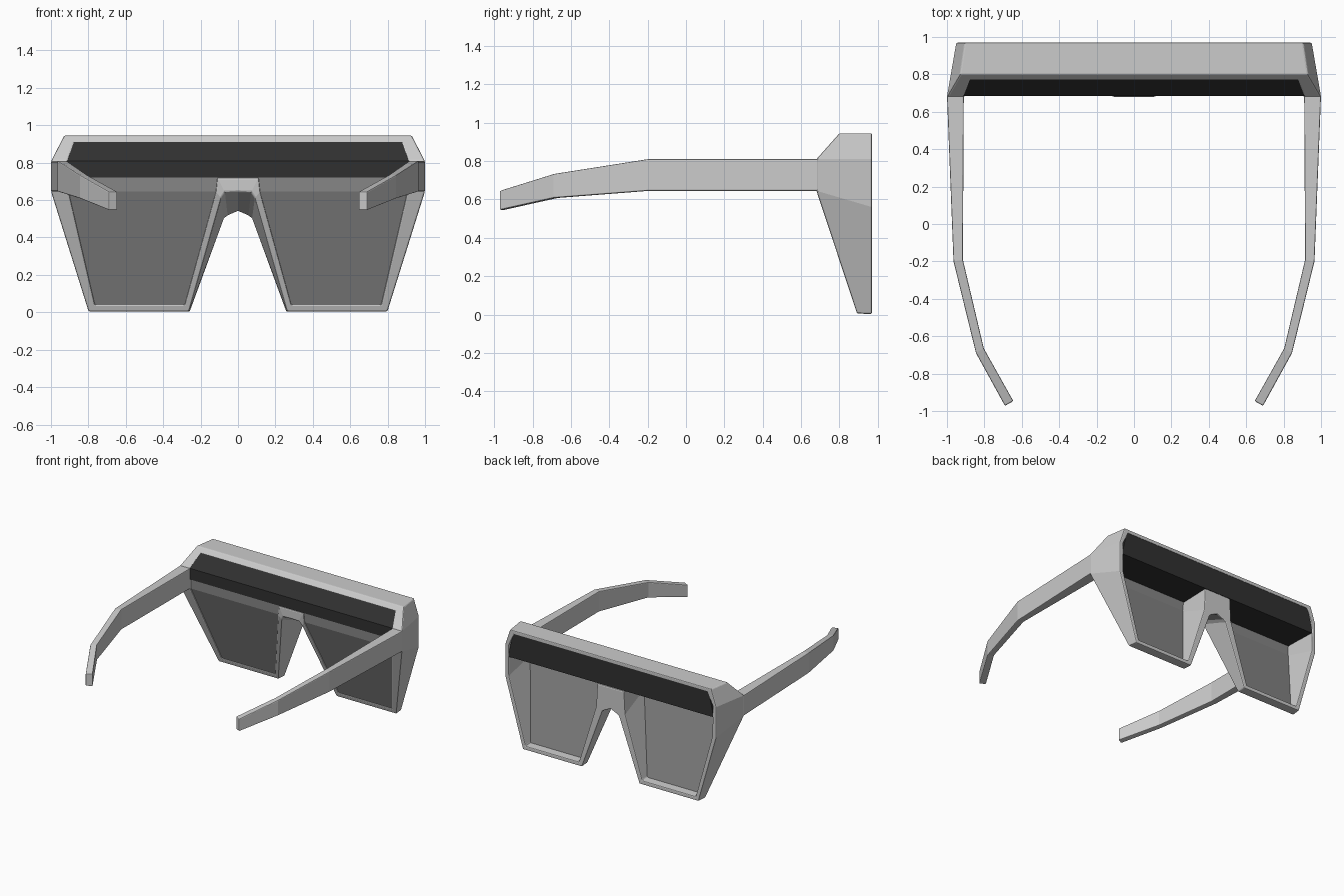
import bpy, bmesh

if "Cube" in bpy.data.objects:
    bpy.data.objects.remove(bpy.data.objects["Cube"])


def finish(name, verts, faces, mirror=False, bevel=0.0, mat=None):
    bm = bmesh.new()
    vs = [bm.verts.new(v) for v in verts]
    for f in faces:
        bm.faces.new([vs[i] for i in f])
    bmesh.ops.recalc_face_normals(bm, faces=bm.faces)
    me = bpy.data.meshes.new(name)
    bm.to_mesh(me)
    bm.free()
    ob = bpy.data.objects.new(name, me)
    bpy.context.collection.objects.link(ob)
    if mirror:
        m = ob.modifiers.new("mirror", 'MIRROR')
        m.merge_threshold = 0.001
    if bevel:
        b = ob.modifiers.new("bevel", 'BEVEL')
        b.width = bevel
        b.segments = 2
        b.limit_method = 'ANGLE'
        b.angle_limit = 0.6
    if mat:
        me.materials.append(mat)
    return ob


def colour(name, v):
    m = bpy.data.materials.new(name)
    m.diffuse_color = (v, v, v, 1)
    m.use_nodes = True
    m.node_tree.nodes["Principled BSDF"].inputs["Base Color"].default_value = m.diffuse_color
    return m


def loft(loops, caps=True):
    n = len(loops[0])
    faces = [(k * n + i, k * n + (i + 1) % n, (k + 1) * n + (i + 1) % n, (k + 1) * n + i)
             for k in range(len(loops) - 1) for i in range(n)]
    if caps:
        faces += [tuple(range(n)), tuple(range((len(loops) - 1) * n, len(loops) * n))]
    return [v for l in loops for v in l], faces


def back(z):
    """y of the slanted rear side of the frame at height z"""
    if z > 0.81:
        return 0.68 + (z - 0.81) / 0.135 * 0.12
    return 0.68 + max(0, 0.645 - z) / 0.605 * 0.20


FRONT = 0.97
black = colour("visor_black", 0.03)
smoke = colour("lens_smoke", 0.24)

# Frame: right half, ring between outer outline and lens opening (x, z)
outer_rear = [(0, .945), (.93, .945), (1.0, .81), (1.0, .645), (.80, .005),
              (.262, .005), (.09, .61), (.07, .642), (0, .645)]
inner_rear = [(0, .91), (.875, .91), (.91, .81), (.905, .645), (.765, .04),
              (.285, .04), (.118, .645), (.11, .72), (0, .72)]
outer_front = [(0, .945), (.905, .945), (.95, .81), (.95, .56), (.79, .003),
               (.258, .003), (.075, .50), (.055, .515), (0, .54)]
inner_front = [(0, .915), (.87, .915), (.918, .81), (.915, .565), (.765, .035),
               (.285, .035), (.13, .53), (.12, .72), (0, .72)]
loops = [[(x, back(z), z) for x, z in outer_rear],
         [(x, FRONT, z) for x, z in outer_front],
         [(x, FRONT, z) for x, z in inner_front],
         [(x, back(z), z) for x, z in inner_rear]]
n = len(outer_rear)
faces = [(k * n + i, k * n + i + 1, (k + 1) % 4 * n + i + 1, (k + 1) % 4 * n + i)
         for k in range(4) for i in range(n - 1)]
finish("frame", [v for l in loops for v in l], faces, True, 0.008)

# Brow visor: dark bar filling the top of the opening
section = [(.775, .914, .88), (.684, .81, .915), (.684, .72, .915),
           (.966, .72, .925), (.966, .916, .88)]
finish("brow_visor", *loft([[(s * x, y, z) for y, z, x in section] for s in (-1, 1)]),
       mat=black)

# Lenses: thin bent sheets just inside the rear rim
rows = [(.73, .10, .915), (.645, .11, .912), (.03, .28, .77)]
lens_loops = []
for z, x0, x1 in rows:
    y = back(z) + 0.010
    lens_loops.append([(x0, y, z), (x1, y, z), (x1, y + .015, z), (x0, y + .015, z)])
finish("lenses", *loft(lens_loops), mirror=True, mat=smoke)

# Temple arms: tapered section lofted backwards (xo, yo, xi, yi, z0, z1)
path = [(1.0, .69, .91, .69, .645, .81), (.965, -.20, .915, -.19, .645, .81),
        (.845, -.69, .803, -.665, .608, .733), (.69, -.972, .645, -.947, .545, .645)]
arm = [[(xo, yo, z0), (xo, yo, z1), (xi, yi, z1), (xi, yi, z0)]
       for xo, yo, xi, yi, z0, z1 in path]
finish("temple_arms", *loft(arm), mirror=True, bevel=0.006)
